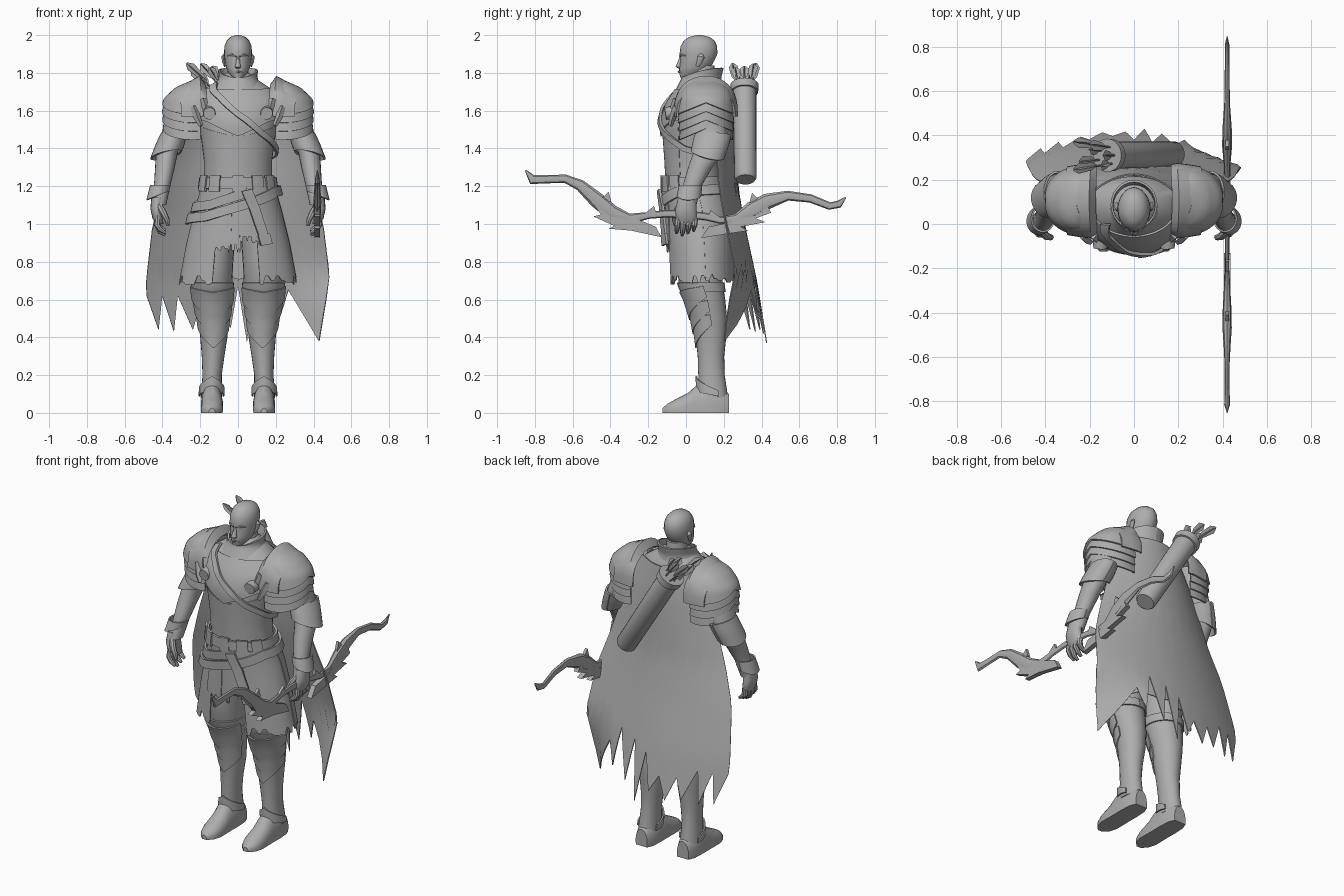
import bpy, bmesh, math, random
from mathutils import Vector

random.seed(4)
if "Cube" in bpy.data.objects:
    bpy.data.objects.remove(bpy.data.objects["Cube"], do_unlink=True)

grey = bpy.data.materials.new("plain grey")
grey.use_nodes = True
grey.diffuse_color = (0.42, 0.42, 0.42, 1)
grey.node_tree.nodes["Principled BSDF"].inputs["Base Color"].default_value = (0.42, 0.42, 0.42, 1)
parts = []


def finish(name, bm, thick=0, mirror=False, offset=1):
    bmesh.ops.recalc_face_normals(bm, faces=bm.faces)
    mesh = bpy.data.meshes.new(name)
    bm.to_mesh(mesh)
    bm.free()
    mesh.materials.append(grey)
    ob = bpy.data.objects.new(name, mesh)
    bpy.context.collection.objects.link(ob)
    if thick:
        mod = ob.modifiers.new("thickness", "SOLIDIFY")
        mod.thickness, mod.offset = thick, offset
    if mirror:
        ob.modifiers.new("mirror", "MIRROR")
    parts.append(ob)


def surface(name, rows, closed=False, cap=False, **kw):
    """Skin a grid of points."""
    bm = bmesh.new()
    grid = [[bm.verts.new(p) for p in row] for row in rows]
    n = len(grid[0])
    for a, b in zip(grid, grid[1:]):
        for i in range(n if closed else n - 1):
            j = (i + 1) % n
            bm.faces.new((a[i], a[j], b[j], b[i]))
    if cap:
        bm.faces.new(grid[0])
        bm.faces.new(grid[-1])
    finish(name, bm, **kw)


def lerp(table, z):
    """Interpolate rows whose first entry is the key, in falling order."""
    for a, b in zip(table, table[1:]):
        if z >= b[0]:
            t = min(max((a[0] - z) / (a[0] - b[0]), 0), 1)
            return [p + (q - p) * t for p, q in zip(a, b)][1:]
    return table[-1][1:]


def on(prof, deg, z, off=0):
    """Point on an elliptical profile; 0 degrees is the front, 90 is +x."""
    cx, cy, rx, ry = lerp(prof, z)
    a = math.radians(deg)
    return Vector((cx + (rx + off) * math.sin(a), cy - (ry + off) * math.cos(a), z))


def loft(name, prof, n=28, **kw):
    rows = [[on(prof, 360 * i / n, r[0]) for i in range(n)] for r in prof]
    surface(name, rows, closed=True, cap=True, **kw)


def patch(name, prof, a0, a1, top, bot, off=0.01, n=24, m=6, thick=0.01, **kw):
    """Shell lying over a profile; top and bottom are functions of angle."""
    angles = [a0 + (a1 - a0) * i / n for i in range(n + 1)]
    rows = [[on(prof, a, top(a) + (bot(a) - top(a)) * j / m, off) for a in angles] for j in range(m + 1)]
    surface(name, rows, thick=thick, **kw)


def strip(name, prof, pts, width, off=0.015, steps=8):
    """Strap of even width following (angle, height) points."""
    fine = [Vector(a).lerp(Vector(b), k / steps) for a, b in zip(pts, pts[1:]) for k in range(steps)] + [Vector(pts[-1])]
    rows = []
    for i, p in enumerate(fine):
        t = fine[min(i + 1, len(fine) - 1)] - fine[max(i - 1, 0)]
        r = lerp(prof, p.y)[2]
        side = Vector((-t.y, math.radians(t.x) * r)).normalized() * width / 2
        da = math.degrees(side.x / r)
        rows.append([on(prof, p.x + k * da, p.y + k * side.y, off) for k in (-1, 1)])
    surface(name, rows, thick=0.014)


def tube(name, pts, radii, n=10, squash=1.0, **kw):
    pts = [Vector(p) for p in pts]
    rows = []
    for i, p in enumerate(pts):
        t = (pts[min(i + 1, len(pts) - 1)] - pts[max(i - 1, 0)]).normalized()
        u = t.cross(Vector((1, 0, 0)) if abs(t.x) < 0.9 else Vector((0, 0, 1))).normalized()
        v = u.cross(t)
        rows.append([p + radii[i] * (math.cos(k) * u + squash * math.sin(k) * v)
                     for k in (2 * math.pi * j / n for j in range(n))])
    surface(name, rows, closed=True, cap=True, **kw)


def plate(name, x, pts, thick=0.016):
    bm = bmesh.new()
    bm.faces.new([bm.verts.new((x, y, z)) for y, z in pts])
    finish(name, bm, thick=thick, offset=0)


def flat(z):
    return lambda a: z


# Torso, with hips widening into the skirt line
BODY = [(1.80, 0, .085, .06, .06), (1.76, 0, .085, .11, .095), (1.70, 0, .08, .20, .135),
        (1.62, 0, .055, .235, .16), (1.53, 0, .035, .21, .163), (1.45, 0, .035, .195, .156),
        (1.34, 0, .035, .181, .148), (1.25, 0, .04, .18, .148), (1.18, 0, .045, .19, .152),
        (1.10, 0, .068, .215, .168), (.90, 0, .08, .265, .176), (.66, 0, .09, .31, .175)]
loft("torso", BODY[:10], n=36)
patch("breastplate", BODY, -78, 78, flat(1.71), lambda a: 1.465 + .08 * min(abs(a) / 50, 1), off=.003)
patch("waist_armour", BODY, -62, 62, lambda a: 1.46 + .05 * abs(a) / 62, flat(1.26), off=.002, thick=.006)
patch("collar", [(1.83, 0, .088, .107, .112), (1.77, 0, .08, .102, .105), (1.70, 0, .07, .15, .13)], -180, 180,
      lambda a: 1.825 - .05 * math.cos(math.radians(a / 2)) ** 4, lambda a: 1.73 - .03 * math.cos(math.radians(a / 2)) ** 2, off=0)
strip("chest_strap", BODY, [(-50, 1.735), (-25, 1.67), (0, 1.58), (35, 1.48), (75, 1.40), (120, 1.36)], .03, .014)

# Head
loft("neck", [(1.84, 0, .09, .05, .06), (1.78, 0, .085, .06, .07), (1.70, 0, .08, .08, .08)], n=20)
loft("head", [(2.0, 0, .07, .012, .015), (1.99, 0, .07, .04, .055), (1.97, 0, .07, .06, .082),
              (1.94, 0, .068, .072, .097), (1.90, 0, .066, .074, .1), (1.865, 0, .06, .07, .09),
              (1.83, 0, .047, .064, .083), (1.80, 0, .03, .05, .066), (1.775, 0, .01, .028, .04)], n=24)
loft("nose", [(1.885, 0, -.022, .008, .012), (1.85, 0, -.034, .012, .014),
              (1.832, 0, -.036, .017, .019), (1.824, 0, -.03, .012, .012)], n=10)
tube("brows", [(0.006, -.03, 1.888), (.03, -.026, 1.894), (.055, -.003, 1.89)], [.007, .008, .004], n=8, mirror=True)
tube("lips", [(-.026, -.024, 1.803), (0, -.038, 1.806), (.026, -.024, 1.803)], [.003, .006, .003], n=8)
tube("ears", [(.07, .06, 1.835), (.077, .072, 1.86), (.079, .08, 1.885), (.072, .08, 1.9)], [.008, .015, .019, .008], n=10, squash=.5, mirror=True)

# Arms, cuffs and hands
ARM = [(1.68, .28, .1, .07, .09), (1.55, .32, .115, .07, .09), (1.45, .348, .14, .06, .085),
       (1.38, .376, .12, .058, .08), (1.30, .387, .075, .052, .064), (1.20, .402, .032, .043, .05),
       (1.10, .42, .005, .04, .05)]
loft("arms", ARM, n=20, mirror=True)
patch("elbow_guards", [(1.48, .338, .145, .06, .088), (1.42, .36, .13, .066, .088), (1.33, .395, .105, .066, .082)], -180, 180,
      lambda a: 1.47 + .01 * math.sin(math.radians(a)),
      lambda a: 1.365 + .02 * math.cos(math.radians(a)) - .02 * math.sin(math.radians(a)), off=0, mirror=True)
patch("gauntlet_cuffs", [(1.24, .402, .03, .044, .05), (1.10, .437, .008, .045, .058)], -180, 180,
      flat(1.205), lambda a: 1.15 - .025 * math.sin(math.radians(a)), off=.002, thick=.008, mirror=True)
loft("palms", [(1.14, .425, .005, .034, .046), (1.08, .432, 0, .032, .056),
               (1.03, .425, .002, .028, .056), (1.0, .415, .005, .02, .05)], n=16, mirror=True)
for i in range(4):
    y = -.042 + .03 * i
    drop = .012 * abs(i - 1)
    tube("finger_%d" % (i + 1), [(.425, y, 1.03), (.428, y - .004, .995), (.412, y - .006, .96 + drop),
                                 (.385, y - .008, .94 + drop)], [.016, .016, .014, .008], n=8, mirror=True)
tube("thumbs", [(.42, -.03, 1.10), (.395, -.055, 1.06), (.375, -.06, 1.02), (.37, -.056, .99)],
     [.018, .018, .014, .008], n=8, mirror=True)

# Layered shoulder armour
SHOULDER = [(1.745, .23, .1, .02, .05), (1.715, .24, .104, .08, .105), (1.66, .24, .106, .138, .13),
            (1.60, .24, .106, .157, .138), (1.45, .24, .106, .176, .154)]


def chevron(z):
    return lambda a: z - .06 * abs(math.cos(math.radians(a)))


patch("shoulder_caps", SHOULDER, -20, 200, flat(1.745), chevron(1.64), off=.006, m=8, mirror=True)
for k in range(3):
    patch("shoulder_lame_%d" % (k + 1), SHOULDER, -15, 195, chevron(1.65 - .045 * k), chevron(1.595 - .045 * k),
          off=-.004 - .008 * k, m=5, thick=.009, mirror=True)
rows = []
for x, lift, span in ((.18, .165, .155), (.205, .205, .16), (.25, .178, .155), (.31, .14, .145)):
    rows.append([(x - .01 * math.cos(t) ** 2, .105 - span * math.cos(t), 1.57 + lift * math.sin(t) ** .7)
                 for t in (math.pi * i / 20 for i in range(21))])
surface("shoulder_saddles", rows, thick=.01, mirror=True)
for x, top in ((.165, 1.66), (.215, 1.62)):
    tube("saddle_tabs", [(x + .02, -.05, top), (x, -.072, top - .06), (x - .02, -.082, top - .1)],
         [.02, .018, .012], n=4, mirror=True)
tube("shoulder_buckles", [(.15, -.07, 1.59), (.152, -.11, 1.585)], [.036, .032], n=18, mirror=True)

# Skirt panels with torn hems
panels = [(-102, -26, .68), (-34, -8, .86), (-12, 3, .85), (2, 26, .89), (22, 102, .68), (95, 180, .69), (180, 265, .69)]
for k, (a0, a1, low) in enumerate(panels):
    hem = [low + random.choice((0, .01, .02, .045)) for _ in range(13)]
    patch("skirt_panel_%d" % (k + 1), BODY, a0, a1, flat(1.20),
          lambda a: hem[int((a - a0) / (a1 - a0) * 12)], off=.002 + .004 * (k % 2), n=24, m=8, thick=.006)

# Belts, pouches and hanging strap
strip("waist_belt", BODY, [(-180, 1.22), (0, 1.215), (180, 1.22)], .06, .01, steps=24)
for k, low in enumerate((1.08, 1.02)):
    strip("slung_belt_%d" % (k + 1), BODY, [(-180, 1.17), (-95, low), (-40, low + .02), (10, low + .085),
                                           (60, 1.17), (180, 1.19)], .05, .014 + .012 * k)
strip("hanging_strap", BODY, [(12, 1.18), (20, 1.08), (29, .91)], .05, .035)
strip("strap_end", BODY, [(27.5, .945), (29.5, .89)], .062, .038)
strip("belt_buckle", BODY, [(-8, 1.215), (8, 1.215)], .085, .014)
for a in (-62, -36, 30, 54):
    strip("pouch", BODY, [(a - 9, 1.215), (a + 9, 1.215)], .085, .018)

# Legs, knee armour and boots
LEG = [(1.05, .10, .06, .095, .12), (.80, .135, .075, .11, .122), (.68, .135, .078, .104, .116),
       (.60, .132, .105, .096, .103), (.50, .13, .125, .083, .092), (.40, .128, .132, .072, .081),
       (.30, .132, .132, .06, .07), (.20, .137, .135, .051, .07), (.08, .14, .145, .056, .078)]
loft("legs", LEG, n=24, mirror=True)
for k in range(3):
    z = .64 - .075 * k
    patch("knee_plate_%d" % (k + 1), LEG, -75, 95, lambda a: z + .03 * abs(a) / 90,
          lambda a: z - .15 + .0013 * abs(a), off=.011 - .005 * k, m=4, thick=.007, mirror=True)
patch("knee_bands", LEG, -180, 180, flat(.69), flat(.64), off=.002, m=2, thick=.008, mirror=True)
rows = []
for y, w, h in ((.228, .04, .10), (.19, .056, .13), (.12, .06, .15), (.06, .059, .15), (.01, .06, .105),
                (-.05, .06, .075), (-.095, .046, .05), (-.125, .016, .025)):
    rows.append([(.138 + w * math.cos(t) * (1 if 0 < i < 12 else .95), y, max(h * math.sin(t) ** .7 if 0 < i < 12 else 0, 0))
                 for i, t in enumerate(math.pi * j / 12 for j in range(13))])
surface("boots", rows, closed=True, cap=True, mirror=True)
patch("ankle_guards", LEG, -110, 110, lambda a: .195 - .0007 * abs(a), lambda a: .12 - .0003 * abs(a), off=.006, m=3, thick=.008, mirror=True)

# Torn cape, its left corner curling forward
hem = [(-1, .62), (-.88, .44), (-.83, .62), (-.71, .43), (-.66, .62), (-.5, .44), (-.42, .56), (-.3, .42), (-.2, .55), (-.08, .45),
       (0, .67), (.1, .37), (.17, .72), (.26, .47), (.38, .75), (.47, .52), (.55, .65), (.9, .38), (1, .72)]
CAPE = [(1.72, .21, .22), (1.55, .27, .245), (1.2, .385, .27), (1.0, .45, .305), (.7, .485, .37), (.37, .475, .425)]
cols = []
for (u0, b0), (u1, b1) in zip(hem, hem[1:]):
    cols += [(u0 + (u1 - u0) * k / 3, b0 + (b1 - b0) * k / 3) for k in range(3)]
cols.append(hem[-1])
rows = []
for j in range(17):
    row = []
    for u, low in cols:
        z = 1.72 + (low - 1.72) * j / 16
        w, y = lerp(CAPE, z)
        curl = max(u - .45, 0) * max(.75 - z, 0) * .85
        row.append((u * w, y - .1 * u * u - curl, z))
    rows.append(row)
surface("cape", rows, thick=.006)

# Quiver and arrows
base, mouth = Vector((.185, .315, 1.235)), Vector((-.115, .31, 1.725))
axis = (mouth - base).normalized()
tube("quiver", [base, base + axis * .012, mouth], [.05, .058, .062], n=24)
tube("quiver_rim", [mouth - axis * .03, mouth + axis * .012], [.072, .075], n=24)
for k in range(7):
    spot = mouth + Vector((.032 * math.cos(k * .9), .04 * math.sin(k * .9), .02 * math.cos(k * .9)))
    tip = spot + axis * (.09 + .02 * (k % 3)) + Vector((-.03 * (k % 3), .02 * math.sin(k * .9), 0))
    tube("arrow_shaft", [spot - axis * .05, tip], [.005, .005], n=6)
    for s in (.12, 8):
        tube("arrow_fletching", [spot.lerp(tip, f) for f in (.35, .55, 1, 1.18)],
             [r * (1 if s < 1 else .12) for r in (.004, .018, .024, .006)], n=4, squash=s)

# Bow held in the left hand
BX = .42
limb = [(-.85, 1.285), (-.815, 1.235), (-.74, 1.237), (-.64, 1.24), (-.56, 1.205), (-.47, 1.125), (-.39, 1.06), (-.3, 1.025),
        (-.2, 1.045), (-.1, 1.055), (0, 1.05), (.1, 1.04), (.18, 1.02), (.27, 1.025), (.35, 1.075), (.43, 1.12),
        (.54, 1.15), (.66, 1.135), (.76, 1.095), (.81, 1.105), (.845, 1.14)]
sizes = [.004, .026, .022, .022, .03, .042, .04, .03, .018, .02, .022, .02, .018, .03, .045, .042, .026, .022, .02, .02, .004]
tube("bow_limbs", [(BX, y, z) for y, z in limb], sizes, n=8, squash=.5)
plate("bow_front_blade", BX, [(-.5, 1.12), (-.45, 1.05), (-.49, 1.04), (-.38, .99), (-.41, .975), (-.29, .965), (-.13, .93),
                              (-.16, .985), (-.22, 1.01), (-.3, 1.04), (-.4, 1.08)], .03)
plate("bow_rear_blade", BX, [(.08, .925), (.2, .945), (.33, .965), (.29, .985), (.42, 1.01), (.37, 1.03), (.45, 1.06),
                             (.42, 1.12), (.33, 1.08), (.24, 1.01), (.12, .985)], .03)
for y, z, h in ((-.43, 1.12, .05), (-.19, 1.05, .045), (.37, 1.11, .055), (.15, 1.03, .045)):
    plate("bow_spike", BX, [(y - .035, z), (y + .035, z), (y + (.02 if y < 0 else -.02), z + h)])

# Bake modifiers and smooth the curved parts
bpy.ops.object.select_all(action="DESELECT")
for ob in parts:
    ob.select_set(True)
bpy.context.view_layer.objects.active = parts[0]
bpy.ops.object.convert(target="MESH")
bpy.ops.object.shade_smooth_by_angle(angle=math.radians(38))
